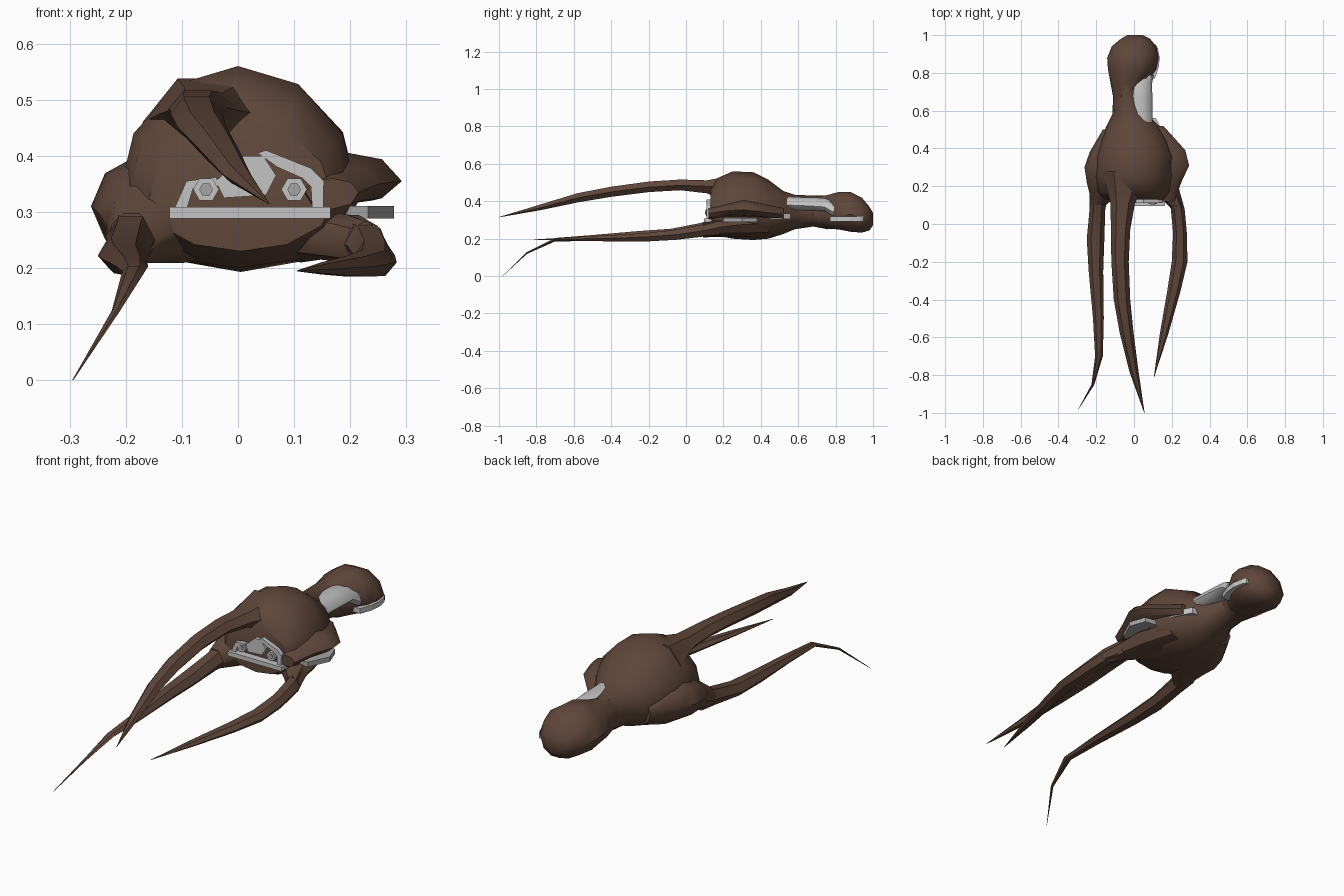
import bpy, bmesh, math


def material(name, rgb):
    m = bpy.data.materials.new(name)
    m.diffuse_color = (*rgb, 1)
    return m


BROWN = material("brown flesh", (0.115, 0.062, 0.042))
GREY = material("light grey metal", (0.55, 0.55, 0.55))
DARK = material("mid grey metal", (0.38, 0.38, 0.38))


def finish(bm, name, mat, smooth=None):
    bmesh.ops.recalc_face_normals(bm, faces=bm.faces[:])
    me = bpy.data.meshes.new(name)
    bm.to_mesh(me)
    bm.free()
    ob = bpy.data.objects.new(name, me)
    bpy.context.collection.objects.link(ob)
    me.materials.append(mat)
    if smooth:
        bpy.ops.object.select_all(action='DESELECT')
        ob.select_set(True)
        bpy.context.view_layer.objects.active = ob
        bpy.ops.object.shade_smooth_by_angle(angle=math.radians(smooth))
    return ob


def loft(name, rings, sides, mat=BROWN, smooth=40, turn=0.0):
    """Rings along y: (y, x min, x max, z bottom, z middle, z top)."""
    bm = bmesh.new()
    loops = []
    for y, x0, x1, zb, zm, zt in rings:
        loop = []
        for i in range(sides):
            a = 2 * math.pi * (i + turn) / sides
            s = math.sin(a)
            x = (x0 + x1) / 2 + (x1 - x0) / 2 * math.cos(a)
            z = zm + s * ((zt - zm) if s > 0 else (zm - zb))
            loop.append(bm.verts.new((x, y, z)))
        loops.append(loop)
    for a, b in zip(loops, loops[1:]):
        for i in range(sides):
            j = (i + 1) % sides
            bm.faces.new((a[i], a[j], b[j], b[i]))
    bm.faces.new(loops[0])
    bm.faces.new(loops[-1])
    return finish(bm, name, mat, smooth)


def prism(name, pts, axis, lo, hi, mat=GREY):
    """Extrude a flat outline along an axis; points are the other two coordinates."""
    def place(p, d):
        c = list(p)
        c.insert(axis, d)
        return c
    bm = bmesh.new()
    a = [bm.verts.new(place(p, lo)) for p in pts]
    b = [bm.verts.new(place(p, hi)) for p in pts]
    bm.faces.new(a)
    bm.faces.new(b)
    for i in range(len(pts)):
        j = (i + 1) % len(pts)
        bm.faces.new((a[i], a[j], b[j], b[i]))
    return finish(bm, name, mat)


def rect(a0, a1, b0, b1):
    return [(a0, b0), (a1, b0), (a1, b1), (a0, b1)]


def hexagon(x, z, r):
    return [(x + r * math.cos(k * math.pi / 3), z + r * math.sin(k * math.pi / 3)) for k in range(6)]


# Main domed body running back into the narrow neck
loft("body", [
    (0.13, -0.16, 0.17, 0.23, 0.32, 0.46),
    (0.17, -0.20, 0.20, 0.215, 0.32, 0.525),
    (0.25, -0.215, 0.215, 0.20, 0.32, 0.56),
    (0.36, -0.205, 0.215, 0.193, 0.33, 0.555),
    (0.44, -0.18, 0.185, 0.20, 0.32, 0.515),
    (0.52, -0.145, 0.135, 0.225, 0.32, 0.455),
    (0.58, -0.115, 0.07, 0.25, 0.33, 0.435),
    (0.68, -0.11, 0.03, 0.265, 0.33, 0.43),
    (0.76, -0.12, 0.06, 0.25, 0.33, 0.43)], 12)

# Rounded rear knob
loft("rear_knob", [
    (0.67, -0.11, 0.01, 0.28, 0.34, 0.425),
    (0.75, -0.125, 0.07, 0.25, 0.33, 0.437),
    (0.82, -0.138, 0.118, 0.245, 0.33, 0.457),
    (0.88, -0.142, 0.13, 0.232, 0.33, 0.455),
    (0.94, -0.118, 0.118, 0.228, 0.32, 0.425),
    (0.98, -0.07, 0.085, 0.24, 0.315, 0.375),
    (1.00, -0.035, 0.045, 0.27, 0.31, 0.34)], 10)

# Broad shoulders that blend the lower tusks into the body
loft("left_shoulder", [
    (0.10, -0.232, -0.148, 0.207, 0.25, 0.30),
    (0.16, -0.235, -0.08, 0.205, 0.28, 0.35),
    (0.22, -0.25, 0.0, 0.205, 0.30, 0.40),
    (0.30, -0.262, 0.0, 0.21, 0.31, 0.41),
    (0.38, -0.235, 0.0, 0.21, 0.31, 0.40),
    (0.50, -0.165, 0.0, 0.24, 0.31, 0.36)], 10)
loft("right_flap", [
    (0.12, 0.12, 0.215, 0.305, 0.335, 0.36),
    (0.22, 0.08, 0.25, 0.31, 0.35, 0.39),
    (0.31, 0.05, 0.292, 0.312, 0.355, 0.41),
    (0.39, 0.05, 0.272, 0.31, 0.345, 0.395),
    (0.52, 0.03, 0.155, 0.30, 0.33, 0.37)], 8)
loft("right_shoulder", [
    (0.09, 0.19, 0.265, 0.205, 0.242, 0.283),
    (0.14, 0.14, 0.25, 0.21, 0.25, 0.295),
    (0.20, 0.06, 0.235, 0.215, 0.265, 0.305),
    (0.30, 0.0, 0.225, 0.21, 0.275, 0.31),
    (0.44, 0.0, 0.165, 0.215, 0.28, 0.31)], 8)

# Three long curved tusks
loft("top_tusk", [
    (0.28, -0.17, 0.08, 0.38, 0.46, 0.55),
    (0.17, -0.14, 0.035, 0.41, 0.475, 0.53),
    (0.11, -0.125, 0.005, 0.437, 0.48, 0.517),
    (-0.03, -0.122, -0.02, 0.455, 0.485, 0.521),
    (-0.20, -0.12, -0.028, 0.445, 0.475, 0.51),
    (-0.40, -0.107, -0.02, 0.42, 0.45, 0.482),
    (-0.58, -0.075, -0.002, 0.39, 0.418, 0.447),
    (-0.78, -0.025, 0.024, 0.35, 0.365, 0.385),
    (-1.00, 0.054, 0.056, 0.314, 0.315, 0.316)], 6, smooth=30)
loft("left_tusk", [
    (0.18, -0.235, -0.13, 0.21, 0.27, 0.33),
    (0.08, -0.235, -0.152, 0.205, 0.245, 0.29),
    (-0.08, -0.25, -0.157, 0.192, 0.222, 0.258),
    (-0.25, -0.24, -0.163, 0.187, 0.215, 0.245),
    (-0.50, -0.217, -0.16, 0.185, 0.203, 0.222),
    (-0.70, -0.206, -0.165, 0.184, 0.195, 0.205),
    (-0.85, -0.225, -0.21, 0.118, 0.124, 0.13),
    (-0.98, -0.295, -0.293, 0.0, 0.001, 0.002)], 6, smooth=30)
loft("right_tusk", [
    (0.18, 0.14, 0.24, 0.215, 0.26, 0.30),
    (0.08, 0.195, 0.268, 0.205, 0.24, 0.28),
    (-0.05, 0.207, 0.28, 0.19, 0.222, 0.253),
    (-0.20, 0.20, 0.283, 0.182, 0.21, 0.235),
    (-0.36, 0.175, 0.245, 0.182, 0.203, 0.224),
    (-0.58, 0.137, 0.182, 0.187, 0.199, 0.212),
    (-0.81, 0.105, 0.107, 0.194, 0.195, 0.196)], 6, smooth=30)

# Front machinery: sill, arch frame, centre block and hex bolts
prism("front_sill", rect(-0.122, 0.165, 0.288, 0.309), 1, 0.095, 0.20)
prism("front_arch_left", [(-0.112, 0.309), (-0.092, 0.355), (-0.04, 0.362), (-0.03, 0.347),
                          (-0.08, 0.342), (-0.09, 0.309)], 1, 0.11, 0.16)
prism("front_arch_right", [(0.152, 0.309), (0.153, 0.355), (0.13, 0.378), (0.05, 0.41), (0.035, 0.405),
                           (0.07, 0.38), (0.115, 0.36), (0.13, 0.345), (0.132, 0.309)], 1, 0.11, 0.18)
prism("front_centre_block", [(-0.025, 0.325), (0.05, 0.33), (0.068, 0.365), (0.045, 0.40),
                             (0.01, 0.40), (-0.04, 0.355)], 1, 0.112, 0.17)
for x in (-0.057, 0.1):
    prism("hex_bolt", hexagon(x, 0.34, 0.023), 1, 0.106, 0.16)
    prism("hex_bolt_centre", hexagon(x, 0.34, 0.012), 1, 0.102, 0.108, DARK)

# Metal showing on the right side: rail, rear rail, neck plate and knob strip
prism("side_rail", [(0.12, 0.18), (0.232, 0.20), (0.278, 0.30), (0.25, 0.38), (0.12, 0.40)],
      2, 0.288, 0.311, DARK)
prism("rear_rail", [(0.06, 0.44), (0.178, 0.44), (0.148, 0.50), (0.115, 0.56), (0.06, 0.56)], 2, 0.305, 0.335)
loft("neck_plate", [
    (0.54, -0.04, 0.098, 0.35, 0.38, 0.425),
    (0.66, -0.05, 0.098, 0.35, 0.375, 0.423),
    (0.74, -0.05, 0.095, 0.345, 0.37, 0.42),
    (0.79, -0.05, 0.105, 0.30, 0.34, 0.40)], 10, GREY)
prism("knob_strip", [(0.02, 0.77), (0.11, 0.77), (0.131, 0.83), (0.136, 0.88),
                     (0.126, 0.93), (0.115, 0.95), (0.02, 0.95)], 2, 0.293, 0.318)
